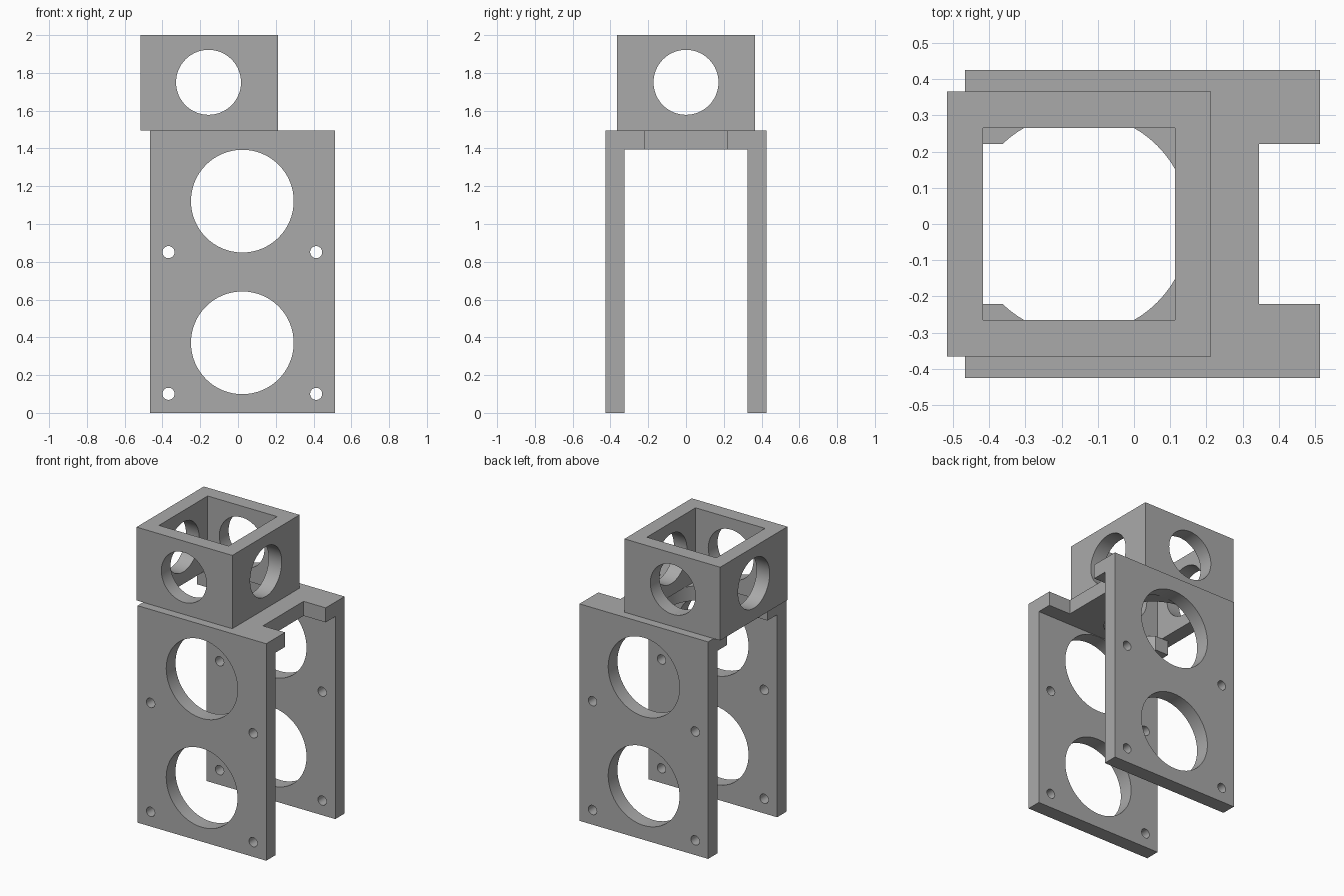
import bpy
import math

default = bpy.data.objects.get("Cube")
if default:
    bpy.data.objects.remove(default, do_unlink=True)

grey = bpy.data.materials.new("grey")
grey.use_nodes = True
colour = (0.4, 0.4, 0.4, 1)
grey.diffuse_color = colour
grey.node_tree.nodes["Principled BSDF"].inputs["Base Color"].default_value = colour


def block(name, x, y, z):
    """Box between the given (low, high) limits."""
    bpy.ops.mesh.primitive_cube_add(size=1)
    ob = bpy.context.object
    ob.name = name
    for v in ob.data.vertices:
        v.co = [lo + (c + 0.5) * (hi - lo) for c, (lo, hi) in zip(v.co, (x, y, z))]
    return ob


def drill(centre, radius, axis):
    """Long cylinder used as a cutter along one axis."""
    turn = {"x": (0, math.pi / 2, 0), "y": (math.pi / 2, 0, 0), "z": (0, 0, 0)}[axis]
    depth = 0.3 if axis == "z" else 2
    bpy.ops.mesh.primitive_cylinder_add(vertices=64, radius=radius, depth=depth,
                                        location=centre, rotation=turn)
    return bpy.context.object


def carve(ob, cutters):
    """Subtract every cutter, then remove it."""
    for cutter in cutters:
        cutter.hide_render = True
        mod = ob.modifiers.new("cut", "BOOLEAN")
        mod.operation = "DIFFERENCE"
        mod.solver = "EXACT"
        mod.object = cutter
        bpy.ops.object.select_all(action="DESELECT")
        ob.select_set(True)
        bpy.context.view_layer.objects.active = ob
        bpy.ops.object.modifier_apply(modifier=mod.name)
        bpy.data.objects.remove(cutter, do_unlink=True)
    ob.data.materials.clear()
    ob.data.materials.append(grey)
    bpy.ops.object.shade_smooth_by_angle(angle=math.radians(30))


DECK_TOP, DECK_BOTTOM = 1.495, 1.395
MID_X, BOX_X = 0.023, -0.152

# Frame: two side plates joined by a deck
frame = block("frame", (-0.467, 0.514), (-0.426, 0.426), (0, DECK_TOP))
cuts = [block("cavity", (-1, 1), (-0.325, 0.325), (-1, DECK_BOTTOM))]

# End notches and round opening in the deck
cuts.append(block("notch_left", (0.345, 1), (-0.221, 0.221), (1.2, 1.7)))
cuts.append(block("notch_right", (-1, -0.298), (-0.221, 0.221), (1.2, 1.7)))
cuts.append(drill((BOX_X, 0, 1.45), 0.306, "z"))

# Large openings and screw holes through both plates
for base in (0.371, 1.121):
    cuts.append(drill((MID_X, 0, base), 0.272, "y"))
    for side in (-1, 1):
        cuts.append(drill((MID_X + side * 0.391, 0, base - 0.27), 0.032, "y"))
carve(frame, cuts)

# Open square housing with a round window in each wall
housing = block("housing", (-0.517, 0.213), (-0.366, 0.366), (DECK_TOP, 2))
carve(housing, [
    block("core", (-0.417, 0.113), (-0.265, 0.265), (1.2, 2.3)),
    drill((BOX_X - 0.004, 0, 1.75), 0.172, "y"),
    drill((0, 0, 1.75), 0.172, "x"),
])
